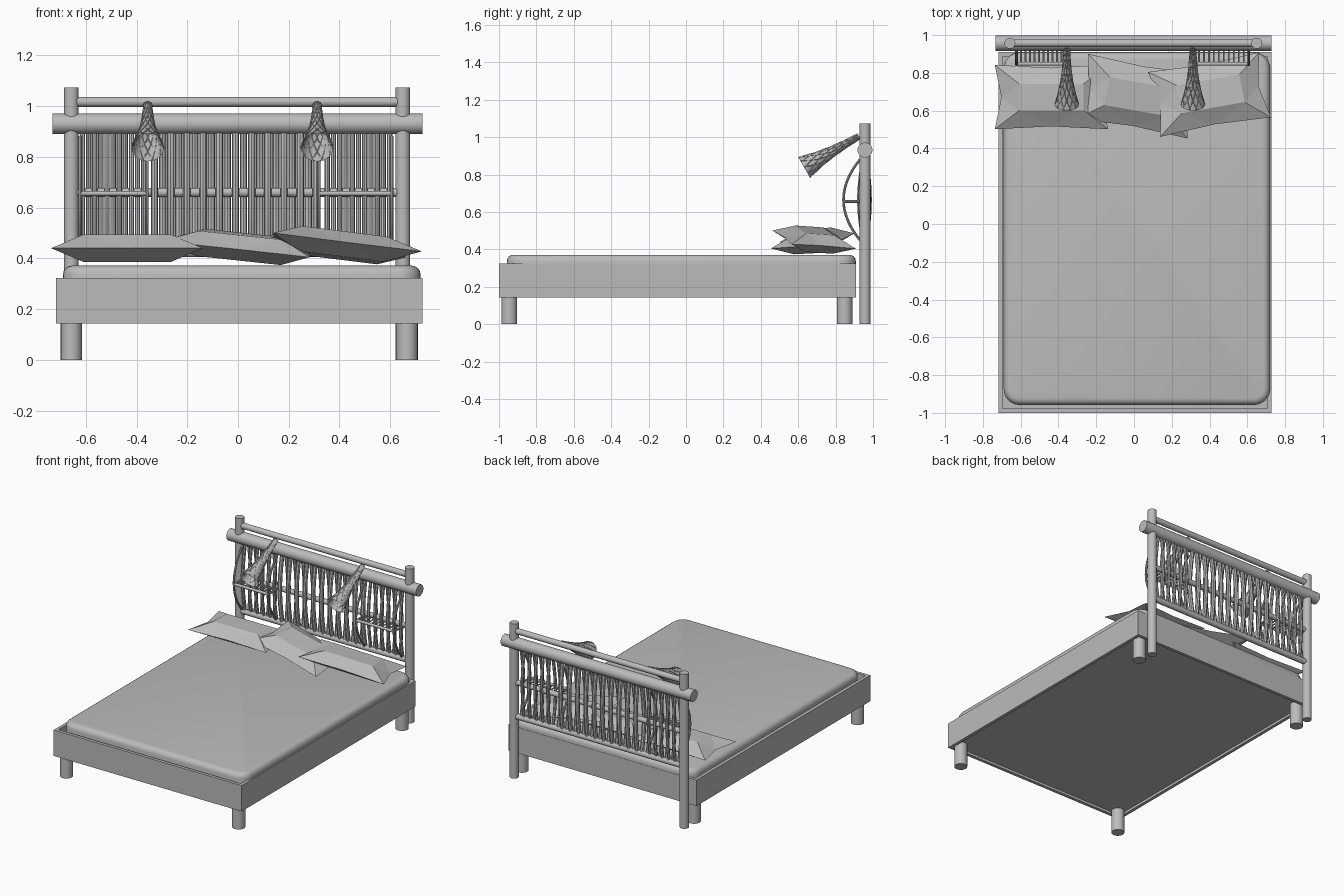
import bpy, bmesh, math
from mathutils import Vector, Euler

cube = bpy.data.objects.get("Cube")
if cube:
    bpy.data.objects.remove(cube, do_unlink=True)

grey = bpy.data.materials.new("plain_grey")
grey.use_nodes = True
COLOUR = (0.5, 0.5, 0.5, 1)
grey.diffuse_color = COLOUR
grey.node_tree.nodes["Principled BSDF"].inputs["Base Color"].default_value = COLOUR


def finish(name, bm, smooth=False):
    me = bpy.data.meshes.new(name)
    bmesh.ops.recalc_face_normals(bm, faces=bm.faces)
    bm.to_mesh(me)
    bm.free()
    ob = bpy.data.objects.new(name, me)
    bpy.context.collection.objects.link(ob)
    me.materials.append(grey)
    if smooth:
        bpy.ops.object.select_all(action='DESELECT')
        ob.select_set(True)
        bpy.context.view_layer.objects.active = ob
        bpy.ops.object.shade_smooth_by_angle(angle=math.radians(40))
    return ob


def add_box(bm, lo, hi):
    lo, hi = Vector(lo), Vector(hi)
    vs = bmesh.ops.create_cube(bm, size=1)["verts"]
    for v in vs:
        v.co = (lo + hi) / 2 + Vector(a * b for a, b in zip(v.co, hi - lo))


def add_tube(bm, path, radii, sides=12, caps=True):
    """Sweep a circle along a path that never runs parallel to a fixed side axis."""
    path = [Vector(p) for p in path]
    if not isinstance(radii, (list, tuple)):
        radii = [radii] * len(path)
    rings = []
    for i, p in enumerate(path):
        t = (path[min(i + 1, len(path) - 1)] - path[max(i - 1, 0)]).normalized()
        ref = Vector((0, 1, 0)) if abs(t.x) > 0.7 else Vector((1, 0, 0))
        u = t.cross(ref).normalized()
        w = t.cross(u)
        rings.append([bm.verts.new(p + radii[i] * (math.cos(a) * u + math.sin(a) * w))
                      for a in (2 * math.pi * k / sides for k in range(sides))])
    for a, b in zip(rings, rings[1:]):
        for k in range(sides):
            n = (k + 1) % sides
            bm.faces.new((a[k], a[n], b[n], b[k]))
    if caps:
        bm.faces.new(rings[0])
        bm.faces.new(rings[-1])


def tube(name, path, radius, sides=24):
    bm = bmesh.new()
    add_tube(bm, path, radius, sides)
    return finish(name, bm, True)


# Bed frame: four boards and a recessed base
X0, X1, Y0, Y1 = -0.717, 0.728, -1.0, 0.91
bm = bmesh.new()
T = 0.022
add_box(bm, (X0, Y0, 0.143), (X1, Y0 + T, 0.323))
add_box(bm, (X0, Y1 - T, 0.143), (X1, Y1, 0.323))
add_box(bm, (X0, Y0 + T, 0.143), (X0 + T, Y1 - T, 0.323))
add_box(bm, (X1 - T, Y0 + T, 0.143), (X1, Y1 - T, 0.323))
finish("bed_frame", bm)
bm = bmesh.new()
add_box(bm, (X0 + T, Y0 + T, 0.16), (X1 - T, Y1 - T, 0.18))
finish("base_panel", bm)

# Mattress with rounded corners and a soft top edge
bm = bmesh.new()
add_box(bm, (-0.69, -0.958, 0.18), (0.72, 0.908, 0.371))
upright = [e for e in bm.edges if abs(e.verts[0].co.z - e.verts[1].co.z) > 0.1]
bmesh.ops.bevel(bm, geom=upright, offset=0.085, segments=6, profile=0.5, affect='EDGES')
rim = [e for e in bm.edges if all(v.co.z > 0.37 for v in e.verts)]
bmesh.ops.bevel(bm, geom=rim, offset=0.035, segments=4, profile=0.5, affect='EDGES')
finish("mattress", bm, True)

# Legs
for side, x in (("right", -0.657), ("left", 0.667)):
    for end, y in (("front", -0.945), ("back", 0.848)):
        tube(f"{end}_{side}_leg", [(x, y, 0), (x, y, 0.165)], 0.042)

# Headboard posts and rails
YH = 0.957
PX = (-0.657, 0.65)
for side, x in zip(("right", "left"), PX):
    tube(f"{side}_post", [(x, YH, 0), (x, YH, 1.073)], 0.029)
tube("main_rail", [(-0.732, YH, 0.931), (0.727, YH, 0.931)], 0.04)
for name, z, r in (("top_rail", 1.017, 0.02), ("middle_rail", 0.66, 0.018), ("bottom_rail", 0.425, 0.02)):
    tube(name, [(PX[0], YH, z), (PX[1], YH, z)], r, 16)


# Woven slats, passing alternately before and behind the middle rail
def slat_row(name, x0, x1, count, r):
    bm = bmesh.new()
    for i in range(count):
        x = x0 + (x1 - x0) * (i + 0.5) / count
        bow = -0.028 if i % 2 == 0 else 0.022
        path = [(x, YH + bow * math.sin(math.pi * k / 8), 0.425 + 0.48 * k / 8) for k in range(9)]
        add_tube(bm, path, r, 8)
    finish(name, bm, True)


slat_row("right_slats", -0.625, -0.36, 11, 0.0105)
slat_row("centre_slats", -0.345, 0.325, 21, 0.0145)
slat_row("left_slats", 0.34, 0.61, 11, 0.0105)

# Bowed side hoops with a slim rack between each pair
for side, xa, xb in (("right", -0.622, -0.36), ("left", 0.318, 0.607)):
    bm = bmesh.new()
    for x in (xa, xb):
        arc = []
        for k in range(17):
            z = 0.45 + 0.43 * k / 16
            arc.append((x, 0.93 - 0.088 * (1 - (2 * k / 16 - 1) ** 2), z))
        add_tube(bm, arc, 0.007, 8)
        add_tube(bm, [(x, 0.845, 0.656), (x, YH, 0.656)], 0.007, 8)
    finish(f"{side}_hoops", bm, True)
    bm = bmesh.new()
    add_tube(bm, [(xa, 0.848, 0.656), (xb, 0.848, 0.656)], 0.01, 10)
    for i in range(1, 11):
        x = xa + (xb - xa) * i / 11
        add_tube(bm, [(x, 0.848, 0.656), (x, YH, 0.656)], 0.005, 6)
    finish(f"{side}_rack", bm, True)

# Wicker trumpet lamps: open shell with crossing raised strands
START, END = Vector((0, 0.925, 1.005)), Vector((0, 0.632, 0.838))
AXIS = (END - START).normalized()
UP = AXIS.cross(Vector((1, 0, 0)))


def flare(t):
    return 0.016 + 0.014 * t + 0.034 * t ** 2.6


for side, x in (("right", -0.356), ("left", 0.312)):
    shift = Vector((x, 0, 0))
    ts = [k / 14 for k in range(15)]
    line = [START.lerp(END, t) + shift for t in ts]
    bm = bmesh.new()
    add_tube(bm, line, [flare(t) for t in ts], 20, caps=False)
    finish(f"{side}_lamp_shade", bm, True)
    bm = bmesh.new()
    for turn in (1, -1):
        for s in range(10):
            path = []
            for t in ts:
                a = 2 * math.pi * s / 10 + turn * 2.6 * t
                off = (Vector((math.cos(a), 0, 0)) + UP * math.sin(a)) * flare(t)
                path.append(START.lerp(END, t) + shift + off)
            add_tube(bm, path, 0.0025, 4)
    finish(f"{side}_lamp_strands", bm)


# Pillows: faceted cushions with pinched corners
def pillow(name, centre, turn, size, puff, tilt):
    w, d = size[0] / 2, size[1] / 2
    bm = bmesh.new()
    corners = [(-1, -1), (1, -1), (1, 1), (-1, 1)]
    edge = []
    for i, (cx, cy) in enumerate(corners):
        nx, ny = corners[(i + 1) % 4]
        edge.append(bm.verts.new((cx * w, cy * d, 0)))
        mx, my = (cx + nx) / 2, (cy + ny) / 2
        edge.append(bm.verts.new((mx * (w - 0.035), my * (d - 0.015), 0)))
    for s in (1, -1):
        inner = [bm.verts.new((cx * (w - 0.13), cy * (d - 0.1), s * puff)) for cx, cy in corners]
        for i in range(4):
            n = (i + 1) % 4
            bm.faces.new((edge[2 * i], edge[2 * i + 1], inner[i]))
            bm.faces.new((edge[2 * i + 1], inner[n], inner[i]))
            bm.faces.new((edge[2 * i + 1], edge[2 * n], inner[n]))
        bm.faces.new(inner)
    rot = Euler((math.radians(tilt[0]), math.radians(tilt[1]), math.radians(turn))).to_matrix()
    for v in bm.verts:
        v.co = rot @ v.co + Vector(centre)
    finish(name, bm)


pillow("right_pillow", (-0.437, 0.672, 0.44), 0, (0.6, 0.34), 0.055, (0, 0))
pillow("centre_pillow", (0.02, 0.677, 0.445), -10, (0.6, 0.35), 0.05, (3, 6))
pillow("left_pillow", (0.4, 0.685, 0.452), 10, (0.6, 0.35), 0.05, (-4, 7))
